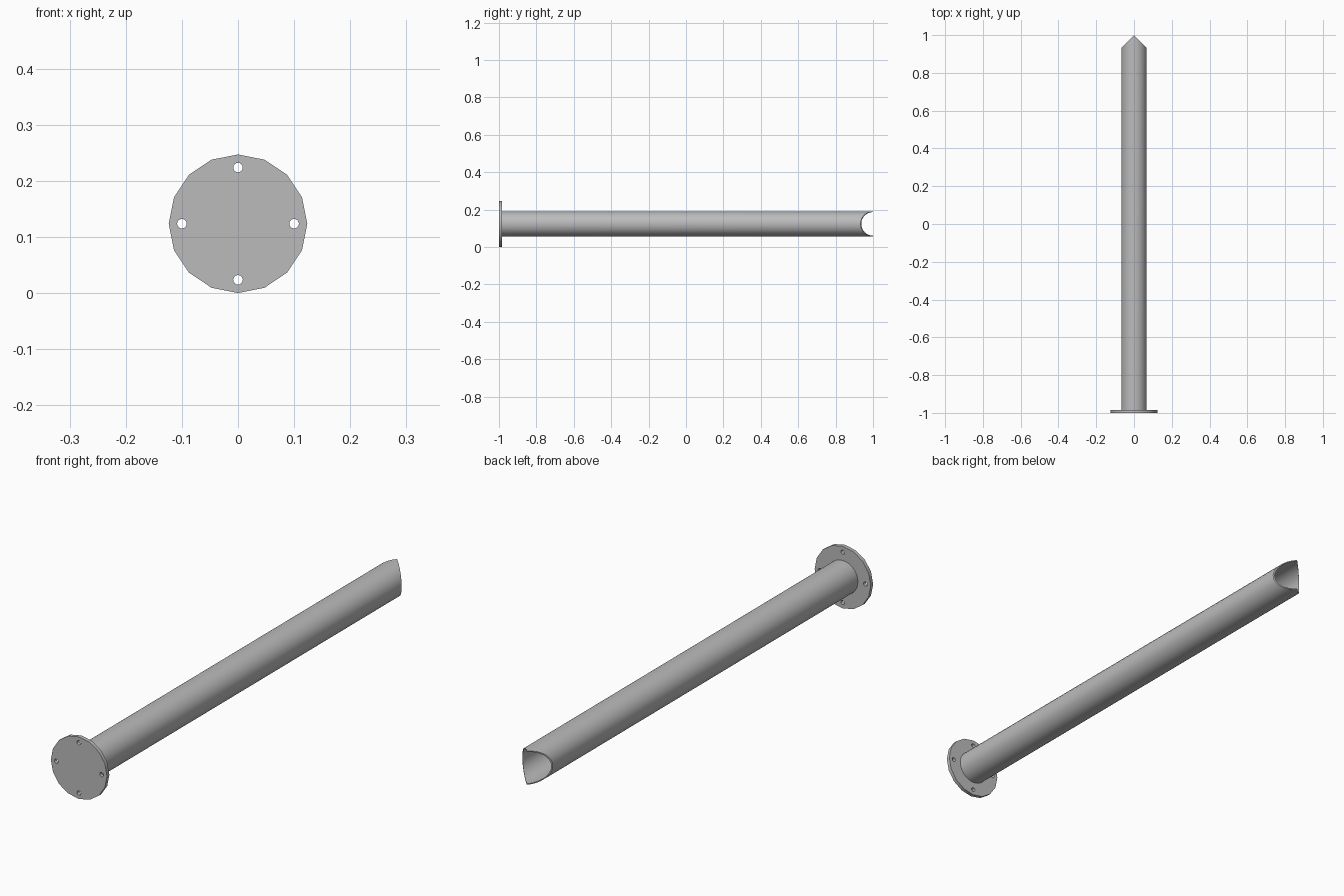
import bpy, bmesh, math

cube = bpy.data.objects.get("Cube")
if cube:
    bpy.data.objects.remove(cube, do_unlink=True)

CENTRE_Z = 0.1235
FLANGE_R, FLANGE_T = 0.1235, 0.015
TUBE_R, WALL = 0.067, 0.004
HOLE_R, HOLE_OFFSET = 0.0085, 0.1
SEGMENTS = 32

steel = bpy.data.materials.new("grey_steel")
steel.use_nodes = True
grey = (0.5, 0.5, 0.5, 1)
steel.diffuse_color = grey
steel.node_tree.nodes["Principled BSDF"].inputs["Base Color"].default_value = grey


def disc(name, sides, radius, depth, x, y, z):
    """Cylinder lying along the y axis."""
    bpy.ops.mesh.primitive_cylinder_add(
        vertices=sides, radius=radius, depth=depth,
        location=(x, y, z), rotation=(math.pi / 2, 0, 0))
    obj = bpy.context.object
    obj.name = name
    return obj


def smooth(obj):
    bpy.ops.object.select_all(action="DESELECT")
    obj.select_set(True)
    bpy.context.view_layer.objects.active = obj
    bpy.ops.object.shade_smooth_by_angle(angle=math.radians(30))


# Flange plate with four bolt holes
flange_y = -1 + FLANGE_T / 2
flange = disc("flange_plate", 16, FLANGE_R, FLANGE_T, 0, flange_y, CENTRE_Z)
flange.data.materials.append(steel)
for i in range(4):
    a = i * math.pi / 2
    cutter = disc("bolt_hole_cutter", 16, HOLE_R, FLANGE_T * 4,
                  HOLE_OFFSET * math.cos(a), flange_y,
                  CENTRE_Z + HOLE_OFFSET * math.sin(a))
    cutter.hide_render = True
    mod = flange.modifiers.new("bolt_hole", "BOOLEAN")
    mod.operation = "DIFFERENCE"
    mod.solver = "EXACT"
    mod.object = cutter
    bpy.context.view_layer.objects.active = flange
    bpy.ops.object.modifier_apply(modifier=mod.name)
    bpy.data.objects.remove(cutter, do_unlink=True)
smooth(flange)

# Hollow tube, its far end mitred by two 45 degree cuts
bm = bmesh.new()


def ring(radius, mitred):
    verts = []
    for i in range(SEGMENTS):
        a = 2 * math.pi * i / SEGMENTS
        x, z = radius * math.sin(a), radius * math.cos(a)
        y = 1 - abs(x) if mitred else -1 + FLANGE_T
        verts.append(bm.verts.new((x, y, CENTRE_Z + z)))
    return verts


rings = [ring(TUBE_R, False), ring(TUBE_R, True),
         ring(TUBE_R - WALL, True), ring(TUBE_R - WALL, False)]
for k in range(4):
    a, b = rings[k], rings[(k + 1) % 4]
    for i in range(SEGMENTS):
        j = (i + 1) % SEGMENTS
        bm.faces.new((a[i], a[j], b[j], b[i]))
bmesh.ops.recalc_face_normals(bm, faces=bm.faces)
mesh = bpy.data.meshes.new("tube")
bm.to_mesh(mesh)
bm.free()
tube = bpy.data.objects.new("tube", mesh)
bpy.context.collection.objects.link(tube)
mesh.materials.append(steel)
smooth(tube)
